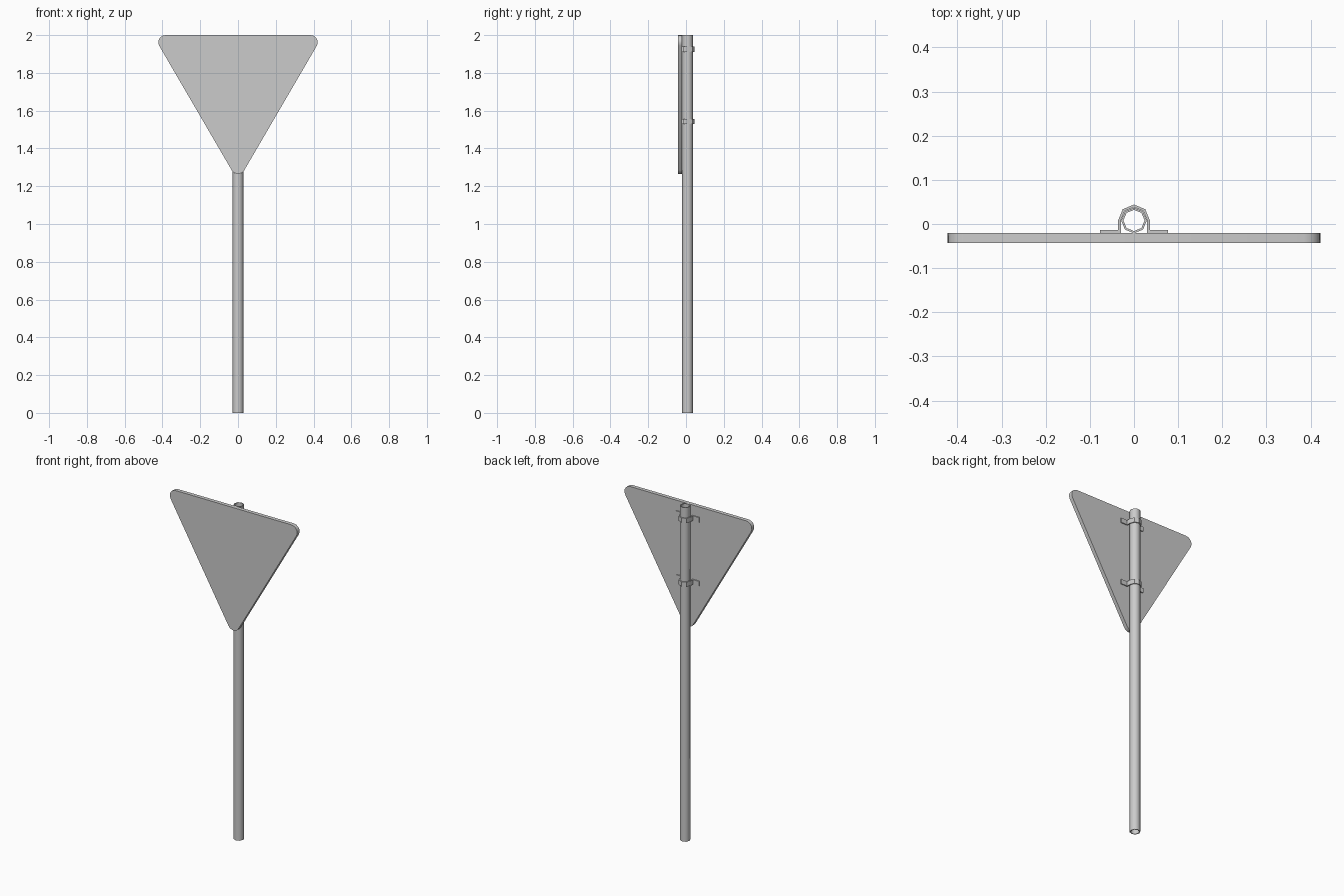
import bpy, bmesh
from math import sin, cos, pi, radians

if "Cube" in bpy.data.objects:
    bpy.data.objects.remove(bpy.data.objects["Cube"])

GREY = (0.6, 0.6, 0.6, 1)
metal = bpy.data.materials.new("grey_metal")
metal.use_nodes = True
metal.diffuse_color = GREY
metal.node_tree.nodes["Principled BSDF"].inputs["Base Color"].default_value = GREY

POLE_Y = 0.008
PLATE_BACK = -0.02


def finish(bm, name, smooth_angle):
    bmesh.ops.recalc_face_normals(bm, faces=bm.faces)
    mesh = bpy.data.meshes.new(name)
    bm.to_mesh(mesh)
    bm.free()
    mesh.materials.append(metal)
    ob = bpy.data.objects.new(name, mesh)
    bpy.context.collection.objects.link(ob)
    bpy.ops.object.select_all(action='DESELECT')
    ob.select_set(True)
    bpy.context.view_layer.objects.active = ob
    bpy.ops.object.shade_smooth_by_angle(angle=radians(smooth_angle))
    return ob


def arc(cx, cy, r, start, end, steps):
    angles = [radians(start + (end - start) * i / steps) for i in range(steps + 1)]
    return [(cx + r * cos(a), cy + r * sin(a)) for a in angles]


def strip(bm, outer, inner, z0, z1, closed):
    """Solid wall between two matching outlines, raised from z0 to z1."""
    rings = [[bm.verts.new((x, y, z)) for x, y in path]
             for path, z in ((outer, z0), (outer, z1), (inner, z1), (inner, z0))]
    n = len(outer)
    for i in range(n if closed else n - 1):
        j = (i + 1) % n
        for k in range(4):
            a, b = rings[k], rings[(k + 1) % 4]
            bm.faces.new((a[i], a[j], b[j], b[i]))
    if not closed:
        for i in (0, n - 1):
            bm.faces.new([ring[i] for ring in rings])


# Hollow eight-sided pole
bm = bmesh.new()
strip(bm, arc(0, POLE_Y, 0.029, 0, 315, 7), arc(0, POLE_Y, 0.024, 0, 315, 7), 0, 2, True)
finish(bm, "pole", 50)

# Rounded triangular sign plate, point down
R = 0.038
top_z, low_z, side_x = 2 - R, 1.265 + R, 0.422 - R
outline = (arc(side_x, top_z, R, -30, 90, 5) + arc(-side_x, top_z, R, 90, 210, 5)
           + arc(0, low_z, R, 210, 330, 5))
bm = bmesh.new()
face = bm.faces.new([bm.verts.new((x, PLATE_BACK, z)) for x, z in outline])
front = bmesh.ops.extrude_face_region(bm, geom=[face])["geom"]
bmesh.ops.translate(bm, vec=(0, -0.023, 0),
                    verts=[v for v in front if isinstance(v, bmesh.types.BMVert)])
if not face.is_valid or len([f for f in bm.faces if len(f.verts) > 4]) < 2:
    bm.faces.new([v for v in bm.verts if abs(v.co.y - PLATE_BACK) < 1e-5])
finish(bm, "sign_plate", 40)

# Clamps: flange, leg, half octagon round the pole, leg, flange
T = 0.006
outer = ([(0.077, PLATE_BACK + T), (0.036, PLATE_BACK + T)]
         + arc(0, POLE_Y, 0.036, 0, 180, 4)
         + [(-0.036, PLATE_BACK + T), (-0.077, PLATE_BACK + T)])
inner = ([(0.077, PLATE_BACK), (0.030, PLATE_BACK)]
         + arc(0, POLE_Y, 0.030, 0, 180, 4)
         + [(-0.030, PLATE_BACK), (-0.077, PLATE_BACK)])
for name, z in (("upper_clamp", 1.925), ("lower_clamp", 1.543)):
    bm = bmesh.new()
    strip(bm, outer, inner, z - 0.014, z + 0.014, False)
    finish(bm, name, 30)
